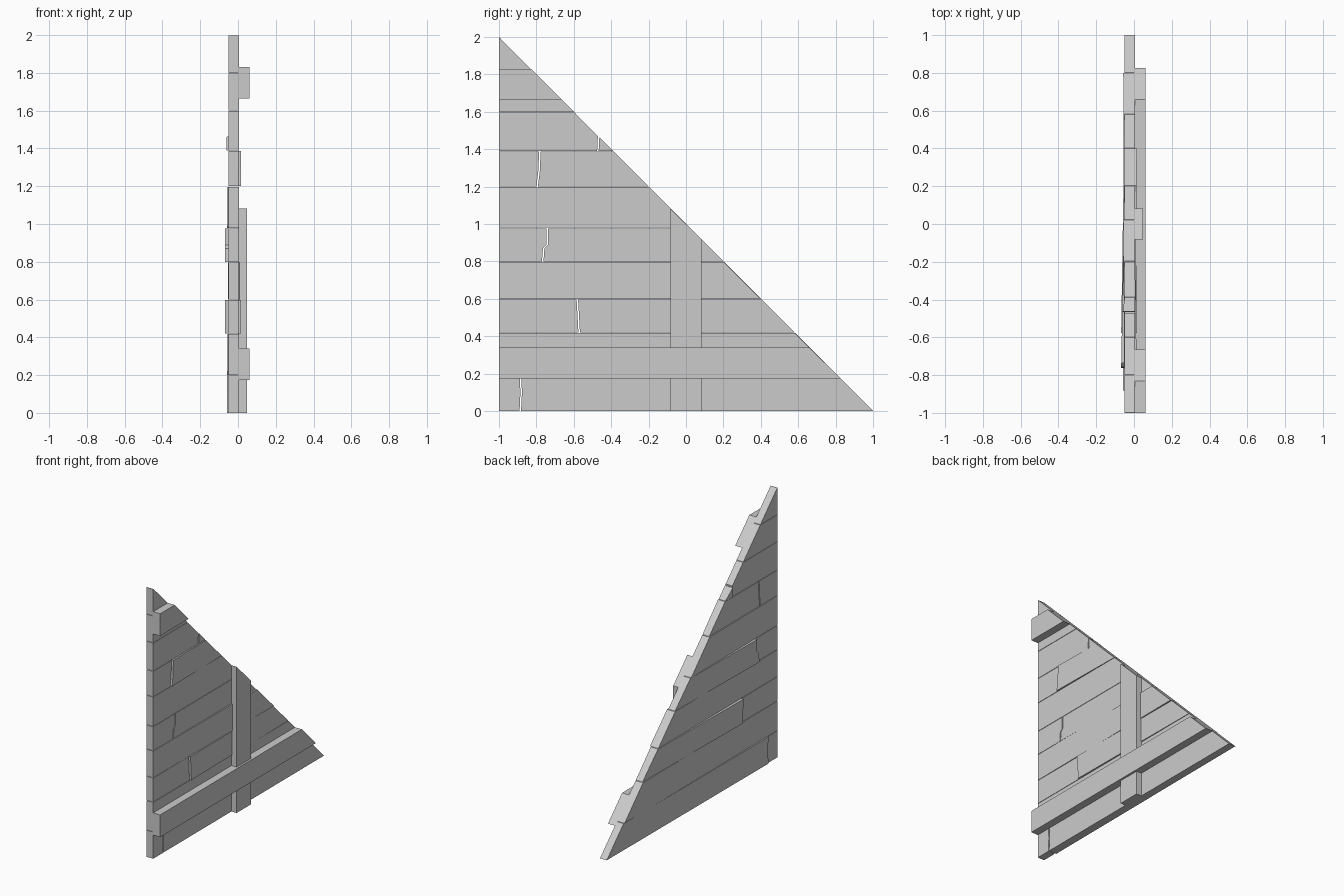
import bpy
import bmesh

if "Cube" in bpy.data.objects:
    bpy.data.objects.remove(bpy.data.objects["Cube"], do_unlink=True)

# One flat grey for the whole wall
GREY = (0.6, 0.6, 0.6, 1.0)
grey = bpy.data.materials.new("plain_grey")
grey.use_nodes = True
grey.diffuse_color = GREY
grey.node_tree.nodes["Principled BSDF"].inputs["Base Color"].default_value = GREY

BACK, FRONT = -0.05, 0.005
GAP = 0.003


def board(name, outline, back, front, start=(0, 0), end=(0, 0)):
    """Extrude a (y, z) outline along x, swelling from start to end, then trim to the slope."""
    bm = bmesh.new()
    low = min(y for y, z in outline)
    span = max(y for y, z in outline) - low
    rings = []
    for side, base, sign in ((0, back, -1), (1, front, 1)):
        ring = []
        for y, z in outline:
            t = (y - low) / span
            swell = start[side] * (1 - t) + end[side] * t
            ring.append(bm.verts.new((base + sign * swell, y, z)))
        rings.append(ring)
    a, b = rings
    bm.faces.new(a)
    bm.faces.new(b[::-1])
    for i in range(len(a)):
        j = (i + 1) % len(a)
        bm.faces.new((a[i], b[i], b[j], a[j]))
    # Trim along the diagonal edge and cap the cut
    bmesh.ops.bisect_plane(bm, geom=bm.verts[:] + bm.edges[:] + bm.faces[:], dist=1e-5,
                           plane_co=(0, 0, 1), plane_no=(0, 1, 1), clear_outer=True)
    bmesh.ops.holes_fill(bm, edges=[e for e in bm.edges if e.is_boundary])
    bmesh.ops.recalc_face_normals(bm, faces=bm.faces[:])
    mesh = bpy.data.meshes.new(name)
    bm.to_mesh(mesh)
    bm.free()
    mesh.materials.append(grey)
    bpy.context.collection.objects.link(bpy.data.objects.new(name, mesh))


def rectangle(y0, y1, z0, z1):
    return [(y0, z0), (y1, z0), (y1, z1), (y0, z1)]


# Unbroken planks: bottom, top, far-end swell (back, front)
for z0, z1, end in (
    (0.2, 0.42, (0.007, 0)),
    (0.6, 0.8, (0.003, 0.01)),
    (0.98, 1.2, (0.007, 0)),
    (1.6, 1.8, (0, 0)),
    (1.8, 2.0, (0, 0)),
):
    board("long_plank", rectangle(-1, 1 - z0, z0, z1 - GAP), BACK, FRONT, end=end)

# Broken planks: crooked joint from bottom to top, swell beside the joint
for joint, swell in (
    ([(-0.89, 0), (-0.885, 0.1), (-0.89, 0.2)], (0.008, 0)),
    ([(-0.575, 0.42), (-0.585, 0.6)], (0.018, 0.01)),
    ([(-0.77, 0.8), (-0.765, 0.87), (-0.745, 0.89), (-0.745, 0.98)], (0.018, 0)),
    ([(-0.8, 1.2), (-0.79, 1.28), (-0.785, 1.39)], (0, 0.01)),
    ([(-0.475, 1.39), (-0.465, 1.6)], (0.01, 0)),
):
    z0, z1 = joint[0][1], joint[-1][1] - GAP
    joint[-1] = (joint[-1][0], z1)
    board("near_plank", [(-1, z0)] + joint + [(-1, z1)], BACK, FRONT)
    shifted = [(y + 0.008, z) for y, z in reversed(joint)]
    board("far_plank", shifted + [(1 - z0, z0), (1 - z0, z1)], BACK, FRONT, start=swell)

# Braces on the outer side
board("lower_brace", rectangle(-1, 1, 0.175, 0.34), 0.0, 0.062)
board("upper_brace", rectangle(-1, 0, 1.665, 1.83), 0.0, 0.062)
board("upright_brace", rectangle(-0.083, 0.083, 0, 1.2), 0.0, 0.047)
